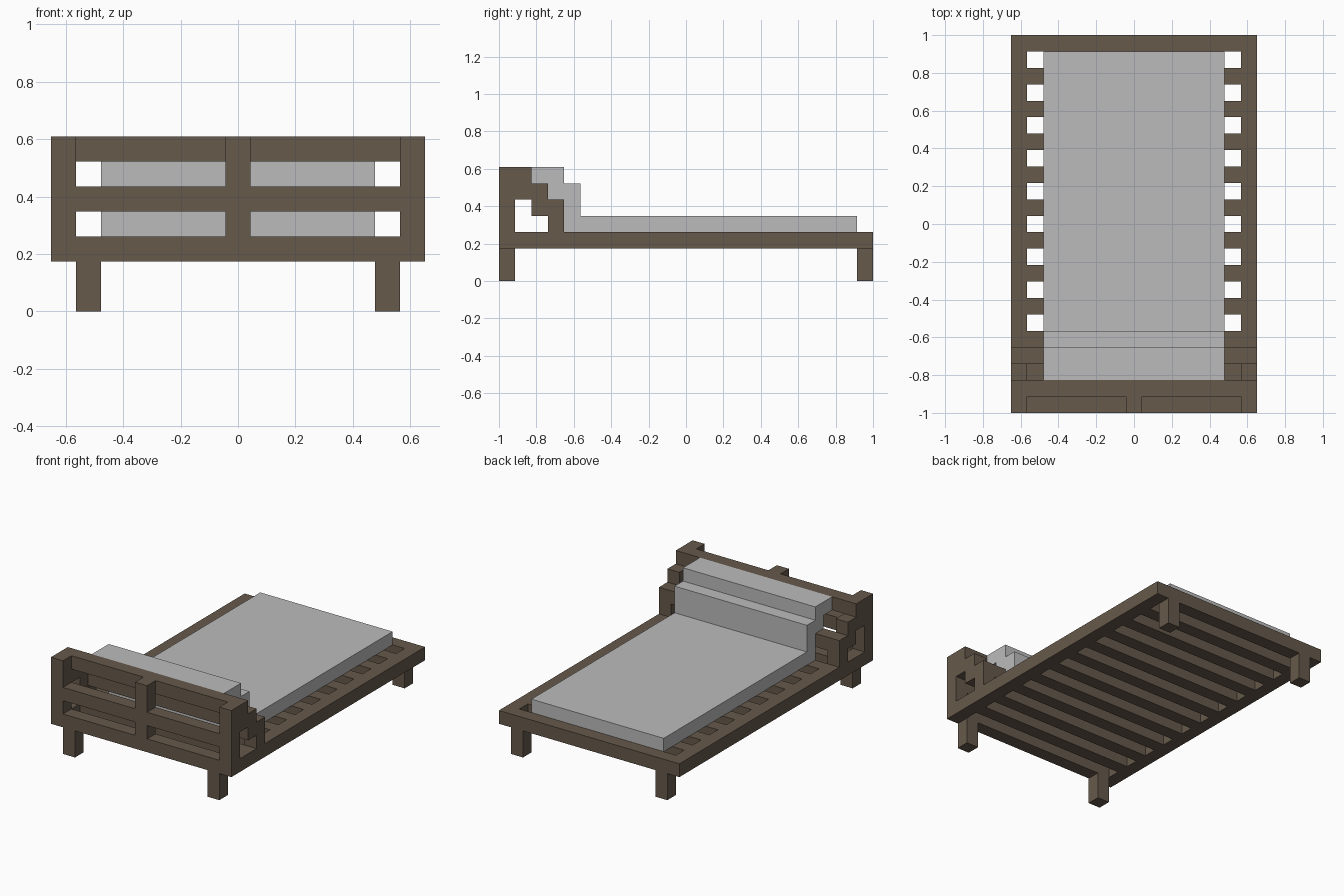
import bpy
import bmesh

cube = bpy.data.objects.get("Cube")
if cube:
    bpy.data.objects.remove(cube, do_unlink=True)

# Everything sits on a grid 15 wide, 23 long and 7 high
U = 2 / 23
HALF_W, HALF_L = 7.5, 11.5


def material(name, rgb):
    m = bpy.data.materials.new(name)
    m.use_nodes = True
    m.diffuse_color = (*rgb, 1)
    bsdf = next(n for n in m.node_tree.nodes if n.type == 'BSDF_PRINCIPLED')
    bsdf.inputs["Base Color"].default_value = (*rgb, 1)
    return m


WOOD = material("brown wood", (0.133, 0.100, 0.070))
CLOTH = material("grey fabric", (0.50, 0.50, 0.50))


def prism(name, profile, x0, x1, mat):
    """Extrude a (y, z) profile in grid units from x0 to x1."""
    bm = bmesh.new()
    verts = [bm.verts.new(((x0 - HALF_W) * U, (y - HALF_L) * U, z * U))
             for y, z in profile]
    face = bm.faces.new(verts)
    ext = bmesh.ops.extrude_face_region(bm, geom=[face])
    moved = [g for g in ext["geom"] if isinstance(g, bmesh.types.BMVert)]
    bmesh.ops.translate(bm, verts=moved, vec=((x1 - x0) * U, 0, 0))
    bmesh.ops.recalc_face_normals(bm, faces=bm.faces)
    mesh = bpy.data.meshes.new(name)
    bm.to_mesh(mesh)
    bm.free()
    mesh.materials.append(mat)
    ob = bpy.data.objects.new(name, mesh)
    bpy.context.collection.objects.link(ob)
    return ob


def box(name, x, y, z, mat=WOOD):
    return prism(name, [(y[0], z[0]), (y[1], z[0]), (y[1], z[1]), (y[0], z[1])],
                 x[0], x[1], mat)


# Stepped side of the headboard, with its notched opening
SIDE = [(0, 3), (0, 7), (2, 7), (2, 6), (3, 6), (3, 5), (4, 5), (4, 3),
        (3, 3), (3, 4), (2, 4), (2, 5), (1, 5), (1, 3)]

# Rails, headboard sides and legs, on both sides
for side, x, leg_x in (("right", 0, 1), ("left", 14, 13)):
    box(f"{side}_rail", (x, x + 1), (0, 23), (2, 3))
    prism(f"{side}_headboard_side", SIDE, x, x + 1, WOOD)
    for end, y in (("front", 0), ("back", 22)):
        box(f"{end}_{side}_leg", (leg_x, leg_x + 1), (y, y + 1), (0, 2))

# End rails and slats
for end, y in (("front", 0), ("back", 22)):
    box(f"{end}_rail", (1, 14), (y, y + 1), (2, 3))
for i, y in enumerate(range(2, 21, 2)):
    box(f"slat_{i + 1}", (1, 14), (y, y + 1), (2, 3))

# Headboard bars and centre post
box("headboard_top_bar", (1, 14), (1, 2), (6, 7))
box("headboard_middle_bar", (1, 14), (0, 1), (4, 5))
box("headboard_lower_post", (7, 8), (0, 1), (3, 4))
box("headboard_upper_post", (7, 8), (0, 1), (5, 7))
box("backrest_crossbar", (1, 14), (3, 4), (4, 5))

# Mattress and stepped back cushion
box("mattress", (2, 13), (4, 22), (3, 4), CLOTH)
prism("back_cushion", [(2, 7), (4, 7), (4, 6), (5, 6), (5, 4), (4, 4),
                       (4, 5), (3, 5), (3, 6), (2, 6)], 2, 13, CLOTH)
